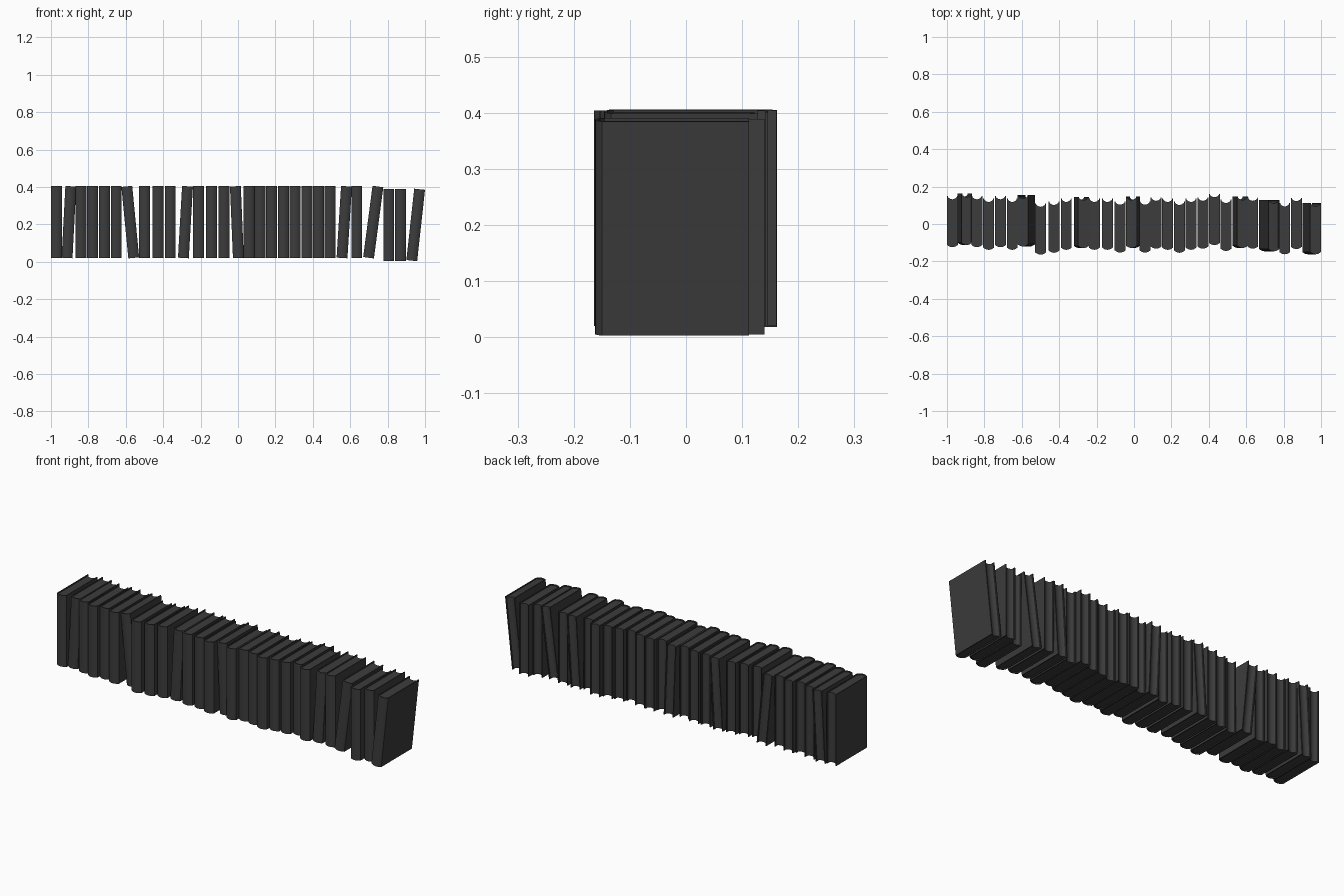
import bpy, bmesh, math

if "Cube" in bpy.data.objects:
    bpy.data.objects.remove(bpy.data.objects["Cube"])

T, D, H = 0.058, 0.274, 0.384      # book thickness, depth, height
BOARD = 0.005                      # cover board thickness
LIP = 0.005                        # cover overhang past the pages

mat = bpy.data.materials.new("dark_cover")
mat.diffuse_color = (0.045, 0.045, 0.045, 1)
mat.use_nodes = True
mat.node_tree.nodes["Principled BSDF"].inputs["Base Color"].default_value = mat.diffuse_color


def arc(half, y, bulge, n=8):
    """Shallow arc from -half to +half; bulge pushes its middle toward -y."""
    return [(half * t, y - bulge * (1 - t * t))
            for t in (-1 + 2 * i / n for i in range(n + 1))]


def prism(bm, outline, z0, z1):
    lo = [bm.verts.new((x, y, z0)) for x, y in outline]
    hi = [bm.verts.new((x, y, z1)) for x, y in outline]
    n = len(outline)
    for i in range(n):
        j = (i + 1) % n
        bm.faces.new((lo[i], lo[j], hi[j], hi[i]))
    bm.faces.new(lo[::-1])
    bm.faces.new(hi)


def make_book_mesh():
    bm = bmesh.new()
    h = T / 2
    spine_y, back_y = -D / 2 + 0.012, D / 2
    # cover: rounded spine with two boards, one C-shaped profile
    outer = arc(h, spine_y, 0.012)
    inner = arc(h - BOARD, spine_y + BOARD, 0.012)
    prism(bm, [(-h, back_y)] + outer + [(h, back_y), (h - BOARD, back_y)]
          + inner[::-1] + [(-h + BOARD, back_y)], -H / 2, H / 2)
    # pages: rounded at the spine, hollow at the fore edge
    w = h - BOARD
    prism(bm, arc(w, spine_y + BOARD, 0.012)
          + arc(w, back_y - 0.006, 0.012)[::-1], -H / 2 + LIP, H / 2 - LIP)
    bmesh.ops.recalc_face_normals(bm, faces=bm.faces)
    me = bpy.data.meshes.new("book")
    bm.to_mesh(me)
    bm.free()
    me.materials.append(mat)
    return me


# per book: x of the centre, y of the back edge, sideways shift of top over bottom
BOOKS = [
    (-.971, .150, 0), (-.904, .162, .020), (-.840, .150, 0), (-.777, .136, 0),
    (-.714, .150, 0), (-.651, .136, 0), (-.576, .154, -.037), (-.499, .110, 0),
    (-.428, .120, 0), (-.362, .136, 0), (-.281, .145, .022), (-.212, .136, 0),
    (-.142, .136, 0), (-.074, .121, 0), (-.006, .146, -.016), (.059, .121, 0),
    (.118, .142, 0), (.180, .136, 0), (.243, .120, 0), (.305, .136, 0),
    (.368, .142, 0), (.430, .161, 0), (.492, .130, 0), (.568, .146, .024),
    (.635, .142, 0), (.723, .128, .050), (.806, .112, 0), (.868, .140, 0),
    (.950, .112, .042)]

mesh = make_book_mesh()
for i, (x, back, shift) in enumerate(BOOKS):
    ob = bpy.data.objects.new(f"book_{i + 1}", mesh)
    bpy.context.collection.objects.link(ob)
    z = 0.212
    if i >= 26:                    # the last three sit a little lower
        z = 0.197
    ob.location = (x, back - D / 2, z)
    ob.rotation_euler.y = math.asin(shift / H)

# smooth the curved spines, keep the board edges sharp
bpy.ops.object.select_all(action='DESELECT')
for ob in bpy.context.collection.objects:
    ob.select_set(True)
    bpy.context.view_layer.objects.active = ob
bpy.context.view_layer.objects.active.select_set(True)
bpy.ops.object.shade_smooth_by_angle(angle=math.radians(30))
